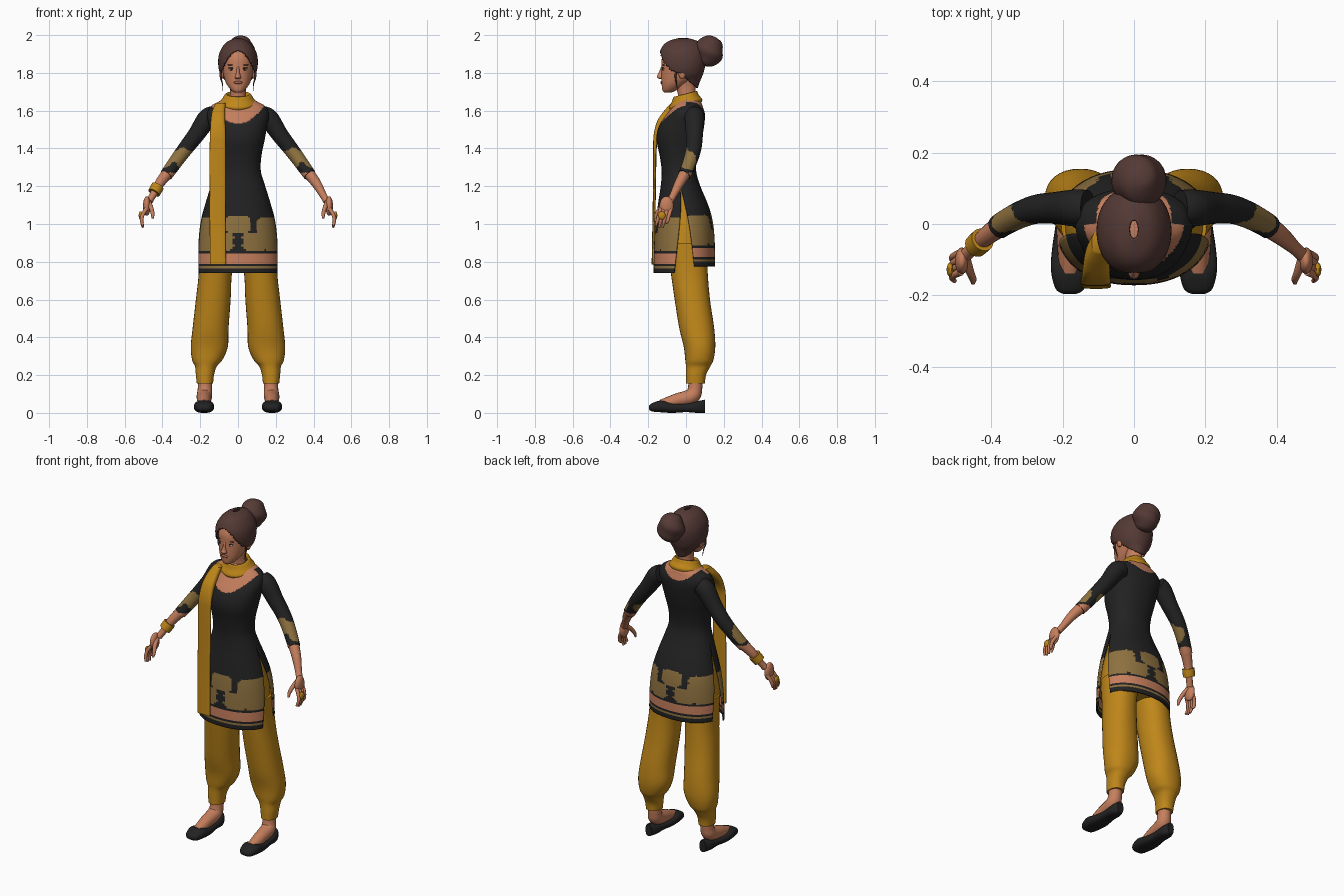
import bpy, bmesh
from math import sin, cos, pi, hypot, atan2, copysign
from mathutils import Vector

if "Cube" in bpy.data.objects:
    bpy.data.objects.remove(bpy.data.objects["Cube"], do_unlink=True)


def material(name, *rgb):
    m = bpy.data.materials.new(name)
    m.use_nodes = True
    m.diffuse_color = (*rgb, 1)
    m.node_tree.nodes["Principled BSDF"].inputs["Base Color"].default_value = (*rgb, 1)
    return m


BLACK = material("black cloth", .016, .016, .016)
MUSTARD = material("mustard cloth", .52, .24, .01)
SKIN = material("warm skin", .56, .21, .11)
HAIR = material("brown hair", .09, .042, .036)
GOLD = material("dull gold print", .27, .165, .05)
LIPS = material("lip red", .35, .1, .07)
WHITE = material("eye white", .5, .4, .34)
DARK = material("dark brown", .03, .018, .014)


def smooth_path(rows, steps):
    """Catmull-Rom interpolation of tuples."""
    out = []
    last = len(rows) - 1
    for i in range(last):
        a, b, c, d = rows[max(i - 1, 0)], rows[i], rows[i + 1], rows[min(i + 2, last)]
        for k in range(steps):
            t = k / steps
            out.append(tuple(q + t * ((r - p) / 2 + t * (p - 2.5 * q + 2 * r - s / 2
                       + t * (1.5 * (q - r) + (s - p) / 2)))
                       for p, q, r, s in zip(a, b, c, d)))
    return out + [tuple(rows[-1])]


def build(name, rings, mats, rule=None, skip=None, caps=True, thick=0):
    """Skin closed rings; rule picks a material, skip leaves a face out."""
    bm = bmesh.new()
    grid = [[bm.verts.new(p) for p in ring] for ring in rings]
    n = len(rings[0])
    for lower, upper in zip(grid, grid[1:]):
        for j in range(n):
            k = (j + 1) % n
            quad = (lower[j], lower[k], upper[k], upper[j])
            mid = sum((v.co for v in quad), Vector()) / 4
            if skip and skip(j, mid):
                continue
            f = bm.faces.new(quad)
            f.material_index = rule(mid) if rule else 0
    if caps:
        for ring in (grid[0], grid[-1]):
            f = bm.faces.new(ring)
            f.material_index = rule(ring[0].co) if rule else 0
    bmesh.ops.remove_doubles(bm, verts=bm.verts, dist=.0002)
    bmesh.ops.delete(bm, geom=[v for v in bm.verts if not v.link_faces], context="VERTS")
    bmesh.ops.recalc_face_normals(bm, faces=bm.faces)
    mesh = bpy.data.meshes.new(name)
    bm.to_mesh(mesh)
    bm.free()
    for m in mats:
        mesh.materials.append(m)
    mesh.polygons.foreach_set("use_smooth", [True] * len(mesh.polygons))
    mesh.set_sharp_from_angle(angle=.9)
    ob = bpy.data.objects.new(name, mesh)
    bpy.context.collection.objects.link(ob)
    if thick:
        mod = ob.modifiers.new("thickness", "SOLIDIFY")
        mod.thickness, mod.offset = thick, 0
    return ob


def oval(angle, rx, ry, power=2):
    c, s = cos(angle), sin(angle)
    return (rx * copysign(abs(c) ** (2 / power), c), ry * copysign(abs(s) ** (2 / power), s))


def turn(n):
    return [2 * pi * j / n for j in range(n)]


def loft(name, rows, mats, cx=0, n=32, steps=5, power=2, tilt=0, **opts):
    """Horizontal rings from rows of height, half width, front y, back y and optional centre x."""
    rings = []
    for z, rx, yf, yb, *mid in smooth_path(rows, steps):
        ring = []
        for a in turn(n):
            x, y = oval(a, rx, (yb - yf) / 2, power)
            ring.append((x + (mid[0] if mid else cx), y + (yf + yb) / 2, z + tilt * y))
        rings.append(ring)
    return build(name, rings, mats, **opts)


def tube(name, points, mats, n=16, steps=6, rule=None):
    """Round tube through points of x, y, z, radius."""
    path = smooth_path(points, steps)
    rings = []
    for i, (x, y, z, r) in enumerate(path):
        t = (Vector(path[min(i + 1, len(path) - 1)][:3]) - Vector(path[max(i - 1, 0)][:3])).normalized()
        u = (Vector((1, 0, 0)) - t * t.x).normalized()
        v = t.cross(u)
        rings.append([Vector((x, y, z)) + (u * cos(a) + v * sin(a)) * r for a in turn(n)])
    return build(name, rings, mats, rule)


def ball(name, centre, size, mat, n=16, swirl=0):
    """Ellipsoid, optionally with spiral grooves."""
    rings = []
    for i in range(1, n):
        b = pi * i / n
        ring = []
        for a in turn(n * 2):
            k = sin(b) * (1 + swirl * sin(2 * a + 5 * b))
            ring.append((centre[0] + size[0] * k * cos(a), centre[1] + size[1] * k * sin(a),
                         centre[2] - size[2] * cos(b)))
        rings.append(ring)
    return build(name, rings, [mat])


# Tunic: fitted body flaring into front and back panels with side slits
BODY = [(.74, .214, -.168, .15), (.88, .209, -.165, .148), (1, .195, -.158, .138),
        (1.1, .171, -.145, .113), (1.2, .14, -.13, .072), (1.28, .117, -.125, .05),
        (1.36, .12, -.135, .056), (1.45, .138, -.152, .078), (1.52, .15, -.138, .092),
        (1.58, .16, -.098, .096), (1.62, .142, -.068, .085), (1.645, .1, -.052, .075),
        (1.67, .05, -.04, .05)]
HALF = 48


def lift(z):
    return .036 * min(max((1.1 - z) / .3, 0), 1)


def flower(x, z, cx, cz):
    dx, dz = (x - cx) / .068, (z - cz) / .05
    return hypot(dx, dz) < 1 - .12 * cos(4 * atan2(dz, dx))


def tunic_colour(p):
    x, z = abs(p.x), p.z
    if z > (1.53 if p.y < 0 else 1.59) + 5 * x * x:
        return 2
    if p.y > 0:
        z -= lift(z - .03)
    if .79 < z < .84:
        return 2
    if .765 < z < .776:
        return 1
    blooms = [(0, 1), (.162, .99), (.084, .905), (.205, .9)]
    return 1 if any(flower(x, z, *b) for b in blooms) else 0


rings = []
for z, rx, yf, yb in smooth_path(BODY, 12):
    gap = .3 * max((1.2 - z) / .46, 0)
    ring = []
    for side in (-1, 1):
        for j in range(HALF + 1):
            a = gap + (pi - 2 * gap) * j / HALF
            x, y = oval(a, rx, (yb - yf) / 2, 2.2)
            ring.append((-side * x if side < 0 else x, side * y + (yf + yb) / 2,
                         z + (lift(z) if side > 0 else 0)))
    # front half runs from -x to +x so that the two panels join in one loop
    rings.append([(-p[0], p[1], p[2]) for p in ring[:HALF + 1]] + ring[HALF + 1:])
build("tunic", rings, [BLACK, GOLD, SKIN], tunic_colour,
      skip=lambda j, p: j in (HALF, 2 * HALF + 1), caps=False, thick=.008)

# Baggy trousers
loft("trouser_hips", [(z, rx - .014, yf + .016, yb - .016) for z, rx, yf, yb in
                      [(.82, .212, -.14, .14)] + BODY[1:6]], [MUSTARD], power=2.2)
LEG = [(.155, .043, 0, .1, .175), (.2, .048, 0, .106, .175), (.245, .057, 0, .128, .17),
       (.28, .08, -.004, .145, .163), (.35, .098, -.012, .155, .152), (.45, .095, -.036, .149, .145),
       (.6, .092, -.06, .127, .131), (.74, .088, -.08, .115, .12), (.9, .1, -.1, .11, .105)]
SHOE = [(-.197, .016, .02, .034), (-.182, .04, .008, .05), (-.13, .053, .003, .066),
        (-.07, .05, 0, .052), (0, .04, .004, .05), (.06, .037, 0, .062), (.1, .02, 0, .07)]
# Arm path from shoulder to wrist
ARM = [(.13, .045, 1.575, .05), (.165, .045, 1.555, .052), (.22, .045, 1.475, .045), (.27, .042, 1.41, .041),
       (.315, .028, 1.35, .038), (.365, .002, 1.28, .035), (.415, -.035, 1.215, .029),
       (.452, -.068, 1.15, .022), (.47, -.085, 1.12, .022)]


def sleeve_colour(p):
    x, z = abs(p.x), p.z
    if z < 1.272:
        return 2
    if z < 1.287:
        return 0
    return 1 if hypot((z - 1.345) / .052, (p.y - .015) / .045) < 1 + .2 * sin(70 * x) else 0


for s, side in ((1, "left"), (-1, "right")):
    loft(side + "_trouser_leg", [(*r[:4], s * r[4]) for r in LEG], [MUSTARD], power=2.2)
    # Foot and slipper
    tube(side + "_foot", [(s * .18, -.13, .04, .03), (s * .18, -.05, .066, .036),
                          (s * .178, .03, .088, .041), (s * .175, .048, .13, .038),
                          (s * .175, .05, .19, .038)], [SKIN])
    rings = []
    for y, w, low, high in smooth_path(SHOE, 5):
        rings.append([(s * .18 + px, y, (low + high) / 2 + pz) for px, pz in
                      (oval(a, w, (high - low) / 2, 2.6) for a in turn(24))])
    build(side + "_slipper", rings, [BLACK])

    # Sleeve, forearm and hand
    arm = [(s * x, y, z, r) for x, y, z, r in ARM]
    tube(side + "_sleeve", arm[:6] + [(s * .38, -.009, 1.26, .034)], [BLACK, GOLD, SKIN],
         n=32, steps=12, rule=sleeve_colour)
    tube(side + "_forearm", [(*p[:3], p[3] - .003) for p in arm[5:]], [SKIN])
    ball(side + "_palm", (s * .483, -.103, 1.095), (.02, .037, .052), SKIN)
    for i, finger in enumerate(("little", "ring", "middle", "index")):
        y = -.08 - .018 * i
        tip = .99 - .008 * (i in (1, 2)) + .015 * (i == 0)
        tube(f"{side}_{finger}_finger", [(s * .486, y, 1.08, .011), (s * .506, y - .01, 1.045, .01),
                                         (s * .51, y - .018, 1.015, .009),
                                         (s * .503, y - .026, tip, .006)], [SKIN], n=10, steps=4)
    tube(side + "_thumb", [(s * .472, -.1, 1.115, .014), (s * .46, -.135, 1.085, .012),
                           (s * .452, -.155, 1.055, .01), (s * .452, -.165, 1.03, .006)], [SKIN], n=10, steps=4)
    ball(side + "_flower_ring", (s * .516, -.128, 1.045), (.01, .02, .022), MUSTARD, n=8)

    # Facial features and loose strands on each side
    ball(side + "_ear", (s * .084, -.02, 1.8), (.012, .02, .032), SKIN, n=10)
    ball(side + "_eye", (s * .034, -.1195, 1.819), (.015, .006, .006), WHITE, n=10)
    ball(side + "_iris", (s * .034, -.1225, 1.819), (.006, .005, .0055), DARK, n=8)
    ball(side + "_upper_lid", (s * .034, -.12, 1.826), (.018, .007, .003), DARK, n=8)
    ball(side + "_eyebrow", (s * .036, -.119, 1.842), (.021, .006, .003), HAIR, n=8)
    tube(side + "_loose_strand", [(s * .09, -.05, 1.83, .006), (s * .092, -.055, 1.78, .005),
                                  (s * .082, -.05, 1.74, .003), (s * .08, -.045, 1.705, .001)],
         [HAIR], n=8)

# Single bangle on the right wrist
tube("right_bangle", [(-.425, -.044, 1.2, .034), (-.436, -.054, 1.18, .034), (-.445, -.062, 1.165, .033)],
     [MUSTARD], n=24, steps=2)

# Neck, head and face
loft("neck", [(1.63, .055, -.045, .06), (1.68, .043, -.042, .05), (1.73, .042, -.055, .05),
              (1.77, .05, -.07, .05)], [SKIN])
loft("head", [(1.695, .016, -.115, -.08), (1.708, .036, -.125, -.05), (1.74, .06, -.129, 0),
              (1.78, .075, -.131, .05), (1.83, .083, -.13, .07), (1.88, .083, -.127, .08),
              (1.93, .064, -.1, .07), (1.955, .03, -.06, .03)], [SKIN], power=2.1)
loft("nose", [(1.768, .012, -.142, -.11), (1.777, .017, -.154, -.11), (1.79, .012, -.15, -.11),
              (1.81, .008, -.141, -.11), (1.835, .008, -.131, -.11)], [SKIN], n=16)
ball("lips", (0, -.129, 1.749), (.024, .007, .008), LIPS, n=10)


# Swept-up hair with an open face and a swirled bun
def off_hair(j, p):
    if p.y < -.03:
        return p.z < 1.915 - 14 * p.x ** 2
    return p.z < 1.8 - .9 * (p.y + .03)


loft("swept_hair", [(1.72, .04, -.02, .058), (1.76, .066, -.1, .072), (1.8, .092, -.125, .088),
                    (1.85, .101, -.138, .1), (1.9, .096, -.138, .1), (1.94, .076, -.12, .086),
                    (1.965, .05, -.09, .06), (1.98, .012, -.04, .01)],
     [HAIR], n=80, steps=8, power=2.1, skip=off_hair, caps=False, thick=.008)
ball("hair_bun", (.014, .122, 1.915), (.073, .076, .083), HAIR, n=24, swirl=.06)
ball("bun_base", (.005, .07, 1.9), (.06, .05, .062), HAIR)

# Scarf: neck wrap and a long hanging end
loft("scarf_neck_wrap", [(1.625, .088, -.085, .085), (1.64, .098, -.09, .085), (1.665, .082, -.075, .068),
                         (1.688, .066, -.066, .058), (1.68, .054, -.056, .052), (1.65, .05, -.05, .05)],
     [MUSTARD], n=40, tilt=.25, caps=False)
loft("scarf_hanging_end", [(.785, .042, -.182, -.166, -.106), (1, .042, -.178, -.162, -.108),
                           (1.2, .042, -.175, -.159, -.108), (1.4, .042, -.174, -.155, -.108),
                           (1.48, .041, -.17, -.145, -.107), (1.55, .038, -.15, -.105, -.106),
                           (1.6, .034, -.115, -.055, -.102), (1.64, .026, -.08, -.02, -.092)],
     [MUSTARD], power=3)
